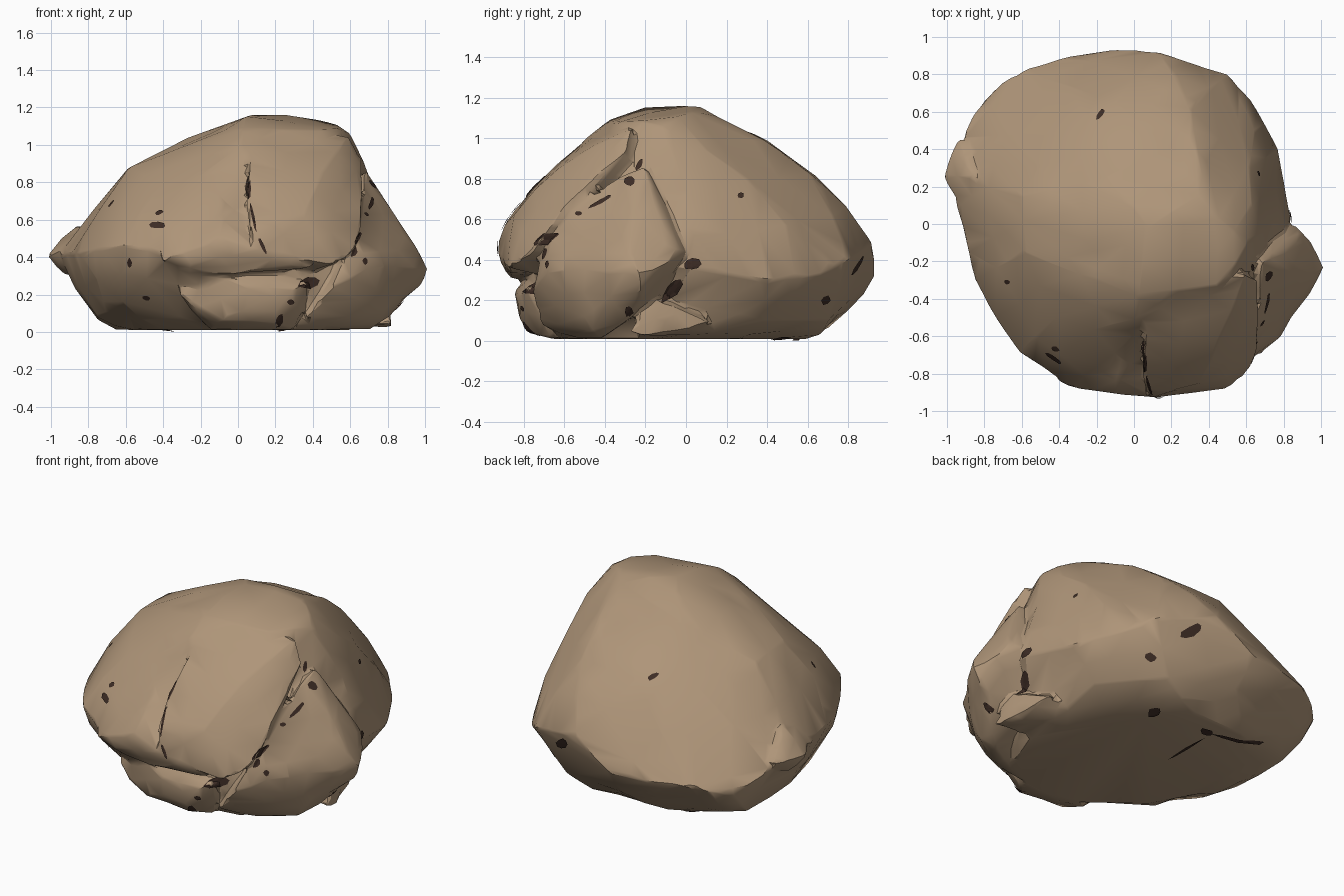
import bpy
import bmesh
import math
import random
from mathutils import Vector
from mathutils.bvhtree import BVHTree

random.seed(4)
default_cube = bpy.data.objects.get("Cube")
if default_cube:
    bpy.data.objects.remove(default_cube, do_unlink=True)


def make_material(name, colour):
    material = bpy.data.materials.new(name)
    material.use_nodes = True
    material.diffuse_color = colour
    shader = material.node_tree.nodes["Principled BSDF"]
    shader.inputs["Base Color"].default_value = colour
    shader.inputs["Roughness"].default_value = 1
    return material


stone = make_material("tan stone", (.425, .3, .19, 1))
hollow = make_material("dark hollow", (.046, .025, .018, 1))


def add_object(name, bm, material):
    mesh = bpy.data.meshes.new(name)
    bm.to_mesh(mesh)
    bm.free()
    mesh.materials.append(material)
    obj = bpy.data.objects.new(name, mesh)
    bpy.context.collection.objects.link(obj)
    return obj


def boulder(name, corners, roughness=.02):
    """Hull of a few corner points, split once and slightly weathered."""
    bm = bmesh.new()
    for corner in corners:
        bm.verts.new(corner)
    hull = bmesh.ops.convex_hull(bm, input=bm.verts[:])
    spare = {v for v in hull["geom_interior"] + hull["geom_unused"]
             if isinstance(v, bmesh.types.BMVert)}
    bmesh.ops.delete(bm, geom=list(spare), context="VERTS")
    old_points = {tuple(v.co) for v in bm.verts}
    bmesh.ops.subdivide_edges(bm, edges=bm.edges[:], cuts=1, use_grid_fill=True)
    bmesh.ops.triangulate(bm, faces=bm.faces[:])
    bm.normal_update()
    for vert in bm.verts:
        if tuple(vert.co) not in old_points and vert.co.z > .03:
            vert.co += vert.normal * random.uniform(-.4, 1.4) * roughness
    bmesh.ops.recalc_face_normals(bm, faces=bm.faces[:])
    return add_object(name, bm, stone)


# Main mass, listed ring by ring from the ground up
base_ring = [(-.4, -.36, .01), (-.55, -.1, .01), (-.55, .35, .01), (-.3, .6, .01),
             (.05, .6, .01), (.4, .25, .01), (.6, -.2, .01), (.45, -.6, .01),
             (0, -.67, .01)]
low_ring = [(-.75, .02, .08), (-.74, .44, .06), (-.58, .62, .1), (-.1, .8, .15),
            (.34, .7, .1), (.62, .38, .1), (-.62, -.48, .16), (-.1, -.72, .15),
            (.5, -.68, .15)]
middle_ring = [(-.92, 0, .42), (-.95, .24, .41), (-.92, .45, .38), (-.79, .67, .26),
               (-.6, .82, .32), (-.12, .93, .32), (.13, .92, .48), (.34, .85, .43),
               (.5, .8, .4), (.62, .67, .33), (.77, .4, .3), (.84, .02, .36),
               (.66, -.55, .4), (-.02, -.88, .46), (-.35, -.87, .42),
               (-.61, -.69, .46), (-.85, -.3, .42)]
upper_ring = [(-.6, .15, .86), (-.58, -.15, .88), (-.4, .48, .79), (-.1, .65, .8),
              (.3, .62, .82), (.62, .3, .8), (.73, 0, .75), (-.42, -.5, .78),
              (0, -.6, .85)]
crown = [(.07, -.02, 1.16), (.45, .03, 1.13), (.6, -.12, 1.06), (.03, -.38, 1.09),
         (-.15, -.2, 1.06), (-.15, .25, 1.03), (.2, .4, .99), (.35, .15, 1.11),
         (.45, -.33, 1.08)]
parts = [boulder("main_rock", base_ring + low_ring + middle_ring + upper_ring + crown)]

# Block between the two front cracks
parts.append(boulder("front_block", [
    (.07, -.91, .52), (.12, -.93, .43), (.5, -.88, .36), (.63, -.76, .44),
    (.66, -.6, .66), (.66, -.3, .93), (.59, -.27, 1.05), (.08, -.4, 1.05),
    (.05, -.64, .87), (.06, -.85, .64), (.35, -.85, .62), (.25, -.5, .3),
    (.45, -.63, .85), (.3, -.1, .6)], .012))

# Wedge sticking out at the side, running under the front block
parts.append(boulder("side_wedge", [
    (1.015, -.23, .33), (.91, -.1, .47), (.85, 0, .43), (.89, -.32, .51),
    (.77, -.25, .65), (.67, -.42, .75), (.68, -.2, .87), (.64, -.66, .5),
    (.84, -.5, .35), (.69, -.68, .34), (.79, -.5, .12), (.5, -.76, .24),
    (.36, -.72, .08), (.6, -.05, .25), (.91, -.22, .2), (.5, -.3, .55),
    (.4, -.6, .01), (.7, -.42, .01)]))

# Jutting lip above the front undercut
parts.append(boulder("front_lip", [
    (-.42, -.84, .38), (-.3, -.88, .42), (-.1, -.91, .5), (.2, -.92, .4),
    (.4, -.87, .34), (.1, -.87, .32), (-.2, -.84, .31), (-.1, -.55, .35),
    (-.08, -.72, .7), (.2, -.6, .6)], .01))

# Rubble around the foot
parts.append(boulder("front_foot", [
    (-.33, -.74, .22), (-.08, -.81, .29), (.2, -.83, .19), (.38, -.78, .26),
    (.2, -.78, .04), (-.1, -.78, .06), (-.15, -.62, .01), (.3, -.66, .01),
    (.1, -.5, .32)]))
parts.append(boulder("side_foot", [
    (.82, -.28, .04), (.8, -.2, .18), (.75, -.06, .18), (.73, .12, .1),
    (.79, -.1, .04), (.5, .1, .02), (.5, -.2, .02), (.5, -.1, .2)]))

# Blunt knob on the far side
parts.append(boulder("side_knob", [
    (-1.02, .25, .41), (-.9, .05, .46), (-.94, .46, .42), (-.86, .26, .57),
    (-.92, .3, .3), (-.7, .4, .4), (-.88, .1, .33), (-.7, .2, .5)], .008))

# Fuse the pieces into one weathered, coarsely faceted stone
bpy.ops.object.select_all(action="DESELECT")
for part in parts:
    part.select_set(True)
rock = parts[0]
rock.name = "rock"
bpy.context.view_layer.objects.active = rock
bpy.ops.object.join()
fuse = rock.modifiers.new("fuse", "REMESH")
fuse.mode = "VOXEL"
fuse.voxel_size = .016
soften = rock.modifiers.new("soften", "SMOOTH")
soften.iterations = 3
facet = rock.modifiers.new("facet", "DECIMATE")
facet.ratio = .02
for modifier in (fuse, soften, facet):
    bpy.ops.object.modifier_apply(modifier=modifier.name)
bpy.ops.object.shade_smooth_by_angle(angle=math.radians(30))

# Surface lookup for laying the dark hollows
surface = BVHTree.FromPolygons([v.co.copy() for v in rock.data.vertices],
                               [p.vertices[:] for p in rock.data.polygons])

# Each side: outward direction, then horizontal and vertical axes
X, Y, Z = Vector((1, 0, 0)), Vector((0, 1, 0)), Vector((0, 0, 1))
sides = {"front": (-Y, X, Z), "right": (X, Y, Z), "top": (Z, X, Y),
         "back": (Y, X, Z), "under": (-Z, X, Y)}


def dark_hollow(side, u, v, width, height, tilt=0):
    """Thin ragged plate laid on the surface."""
    out, across, up = sides[side]
    turn = math.radians(tilt)
    bm = bmesh.new()
    points = []
    for step in range(17):
        angle = step * math.tau / 8
        # centre, then a half-way ring and a rim
        size = 0 if step == 0 else .5 if step < 9 else random.uniform(.8, 1.15)
        a = math.cos(angle) * width * size
        b = math.sin(angle) * height * size
        a, b = (a * math.cos(turn) - b * math.sin(turn),
                a * math.sin(turn) + b * math.cos(turn))
        hit = surface.ray_cast(across * (u + a) + up * (v + b) + out * 3, -out)[0]
        points.append(bm.verts.new(hit + out * .008))
    for i in range(8):
        j = (i + 1) % 8
        bm.faces.new((points[0], points[i + 1], points[j + 1]))
        bm.faces.new((points[i + 1], points[i + 9], points[j + 9], points[j + 1]))
    bm.normal_update()
    if sum(f.normal.dot(out) for f in bm.faces) < 0:
        bmesh.ops.reverse_faces(bm, faces=bm.faces[:])
    add_object(side + "_hollow", bm, hollow)


for hollow_spot in [
        ("front", -.43, .57, .042, .018, -5), ("front", .38, .26, .055, .03, 15),
        ("front", .055, .77, .014, .06), ("front", .08, .62, .008, .08, 12),
        ("front", .13, .46, .01, .05, 25), ("front", .22, .06, .02, .035, -25),
        ("front", .28, .16, .02, .015), ("front", .68, .38, .014, .02),
        ("front", .64, .5, .012, .04, -25), ("front", -.58, .37, .012, .025),
        ("front", -.49, .18, .022, .012, -20),
        ("right", .03, .38, .045, .03), ("right", -.07, .25, .03, .075, -40),
        ("right", -.28, .14, .02, .035), ("right", -.23, .87, .012, .03, -30),
        ("right", -.28, .79, .025, .025, -30), ("right", -.42, .69, .01, .07, -60),
        ("right", -.53, .63, .016, .01), ("right", -.7, .43, .01, .03, -20),
        ("right", .27, .72, .018, .014), ("right", .69, .2, .028, .018, 30),
        ("top", -.18, .59, .014, .035, -35), ("top", -.68, -.31, .016, .012),
        ("top", -.42, -.67, .022, .014, -20),
        ("back", .28, .37, .07, .03, -40),
        ("under", .24, .47, .035, .05), ("under", -.13, .5, .05, .03, 20),
        ("under", -.34, .54, .17, .02, -12), ("under", -.16, .28, .01, .15)]:
    dark_hollow(*hollow_spot)
